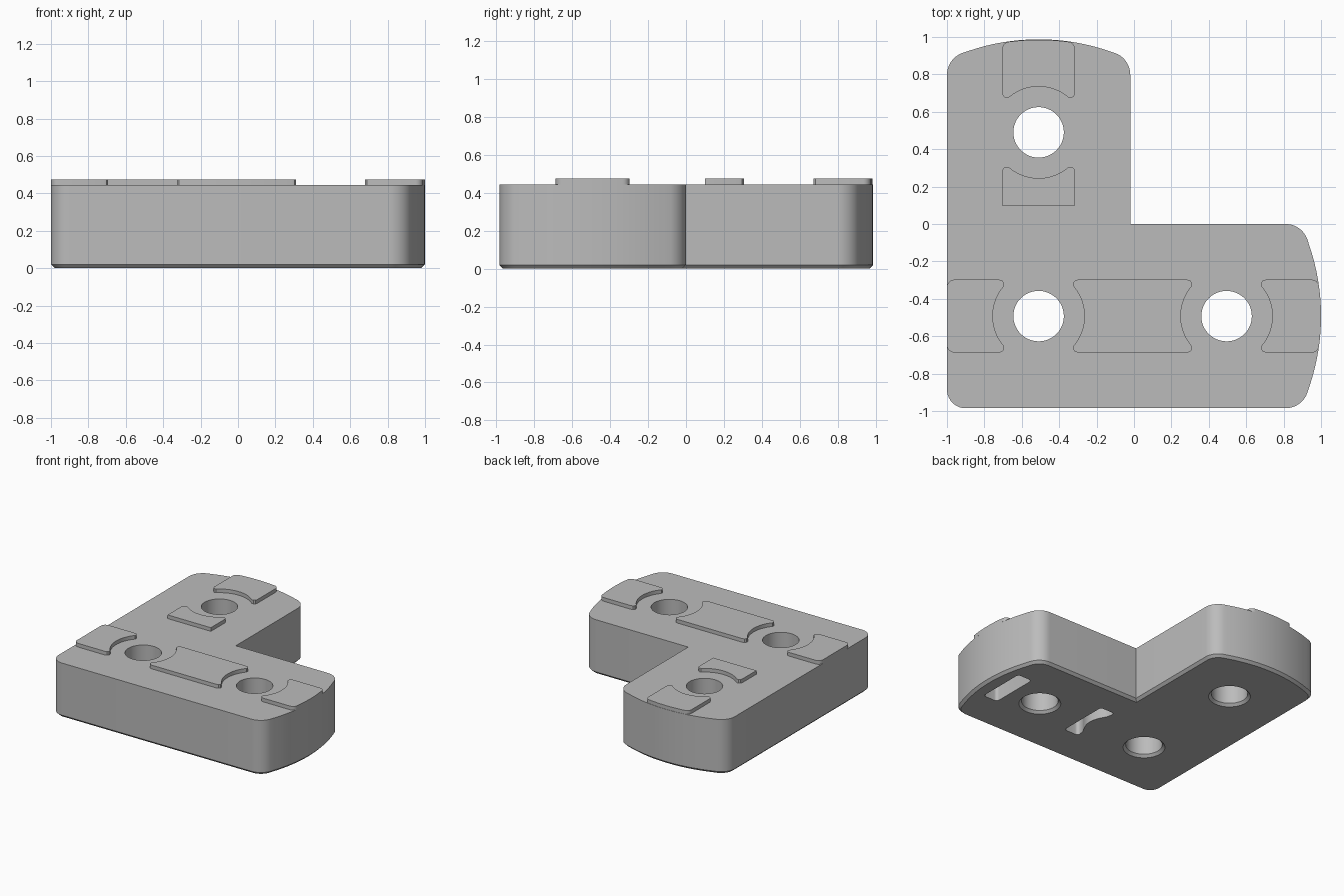
import bpy, bmesh
from math import sin, cos, radians, sqrt, pi
from mathutils import Matrix, Vector

cube = bpy.data.objects.get("Cube")
if cube:
    bpy.data.objects.remove(cube)

grey = bpy.data.materials.new("plain_grey")
grey.use_nodes = True
grey.diffuse_color = (0.5, 0.5, 0.5, 1)
grey.node_tree.nodes["Principled BSDF"].inputs["Base Color"].default_value = (0.5, 0.5, 0.5, 1)

HALF = 0.4925          # half width of each arm
TOP, PAD_TOP = 0.445, 0.475
BULGE = 1.17           # radius of the curved arm ends
PAD_HALF = 0.195
CORNER = Vector((-0.51, -HALF))
HOLES = {"corner": CORNER, "x": Vector((0.495, -HALF)), "y": Vector((-0.51, 0.49))}


def arc(cx, cy, r, a0, a1, n):
    return [(cx + r * cos(radians(a0 + (a1 - a0) * i / n)),
             cy + r * sin(radians(a0 + (a1 - a0) * i / n))) for i in range(n + 1)]


def place(points, origin, angle):
    """Turn local points by an angle in degrees and move them to an origin."""
    turn = Matrix.Rotation(radians(angle), 2)
    return [tuple(turn @ Vector(p) + Vector(origin)) for p in points]


def finish(obj):
    bpy.ops.object.select_all(action='DESELECT')
    obj.select_set(True)
    bpy.context.view_layer.objects.active = obj
    bpy.ops.object.shade_smooth_by_angle(angle=radians(30))


def prism(name, points, z0, z1, chamfer=0):
    bm = bmesh.new()
    rings = [[bm.verts.new((x, y, z)) for x, y in points] for z in (z0, z1)]
    bm.faces.new(rings[0][::-1])
    bm.faces.new(rings[1])
    n = len(points)
    for i in range(n):
        j = (i + 1) % n
        bm.faces.new((rings[0][i], rings[0][j], rings[1][j], rings[1][i]))
    bmesh.ops.recalc_face_normals(bm, faces=bm.faces)
    if chamfer:
        low = [e for e in bm.edges if all(v.co.z == z0 for v in e.verts)]
        bmesh.ops.bevel(bm, geom=low, offset=chamfer, segments=1, affect='EDGES')
    mesh = bpy.data.meshes.new(name)
    bm.to_mesh(mesh)
    bm.free()
    mesh.materials.append(grey)
    obj = bpy.data.objects.new(name, mesh)
    bpy.context.collection.objects.link(obj)
    return obj


# Body outline: two arms with bulged, filleted ends
def arm_end():
    r = 0.124
    side = HALF - r
    start = arc(0.81, -side, r, -90, -20.5, 10)
    nose = arc(1 - BULGE, 0, BULGE, -19, 19, 16)
    return start + nose + [(x, -y) for x, y in start[::-1]]


outline = place(arm_end(), (0, -HALF), 0)
outline += [(-0.02, 0)]
outline += place([(u, v * 0.49 / HALF) for u, v in arm_end()], (-0.51, -0.0125), 90)
outline += arc(-0.9, -0.885, 0.1, 180, 270, 10)
body = prism("body", outline, 0, TOP, 0.02)


# Cutters: flared bolt holes and underside pockets
def hole_cutter(centre):
    bm = bmesh.new()
    rings = []
    for z, r in ((-0.02, 0.175), (0.02, 0.135), (0.6, 0.135)):
        rings.append([bm.verts.new((x, y, z)) for x, y in arc(*centre, r, 0, 360 - 7.5, 47)])
    bm.faces.new(rings[0][::-1])
    bm.faces.new(rings[-1])
    for a, b in zip(rings, rings[1:]):
        for i in range(48):
            j = (i + 1) % 48
            bm.faces.new((a[i], a[j], b[j], b[i]))
    mesh = bpy.data.meshes.new("hole_cutter")
    bm.to_mesh(mesh)
    bm.free()
    mesh.materials.append(grey)
    obj = bpy.data.objects.new("hole_cutter", mesh)
    bpy.context.collection.objects.link(obj)
    return obj


def pocket(x0, x1, y, half, dip):
    """Rounded slot across the arm, its inner side curved in by dip."""
    r = 0.025
    pts = arc(x1 - r, y + half - r, r, 0, 90, 5) + arc(x0 + r, y + half - r, r, 90, 180, 5)
    if dip:
        span = half - r - 0.03
        pts += [(x0 + dip * cos(t * pi / 20), y - span * t / 10) for t in range(-9, 10)]
    pts += arc(x0 + r, y - half + r, r, 180, 270, 5) + arc(x1 - r, y - half + r, r, 270, 360, 5)
    return prism("pocket_cutter", pts, -0.1, 0.2)


cutters = [hole_cutter(c) for c in HOLES.values()]
cutters += [pocket(0.76, 0.89, -0.47, 0.2, 0), pocket(-0.02, 0.11, -0.46, 0.21, 0.06)]
bpy.context.view_layer.objects.active = body
for cutter in cutters:
    cutter.hide_render = True
    mod = body.modifiers.new("cut", 'BOOLEAN')
    mod.operation = 'DIFFERENCE'
    mod.solver = 'EXACT'
    mod.object = cutter
    bpy.ops.object.modifier_apply(modifier=mod.name)
    bpy.data.objects.remove(cutter)
finish(body)


# Raised pads: one side wraps a hole, the other is straight, bulged or wraps another hole
def wrap():
    tip = [(0.21, PAD_HALF), (0.194, 0.19), (0.184, 0.177)]
    return tip + arc(0, 0, 0.245, 41, -41, 20) + [(x, -y) for x, y in tip[::-1]]


def pad_end(length, r, bulge):
    if not r:
        return [(length, -PAD_HALF), (length, PAD_HALF)]

    def reach(v):
        return length - (BULGE - sqrt(BULGE ** 2 - v * v) if bulge else 0)
    side = PAD_HALF - r
    edge = reach(side) - r
    low = arc(edge, -side, r, -90, 0, 6)
    mid = [(reach(side * t / 6), side * t / 6) for t in range(-5, 6)]
    return low + mid + [(x, -y) for x, y in low[::-1]]


def pad(name, hole, angle, length, r=0.04, bulge=False):
    pts = place(wrap() + pad_end(length, r, bulge), HOLES[hole], angle)
    finish(prism(name, pts, TOP - 0.001, PAD_TOP))


pad("side_pad", "corner", 180, 0.49)
pad("right_end_pad", "x", 0, 0.505, bulge=True)
pad("back_end_pad", "y", 90, 0.495, bulge=True)
pad("inner_pad", "y", 270, 0.39, r=0)
bridge = place(wrap(), HOLES["corner"], 0) + place(wrap(), HOLES["x"], 180)
finish(prism("bridge_pad", bridge, TOP - 0.001, PAD_TOP))
